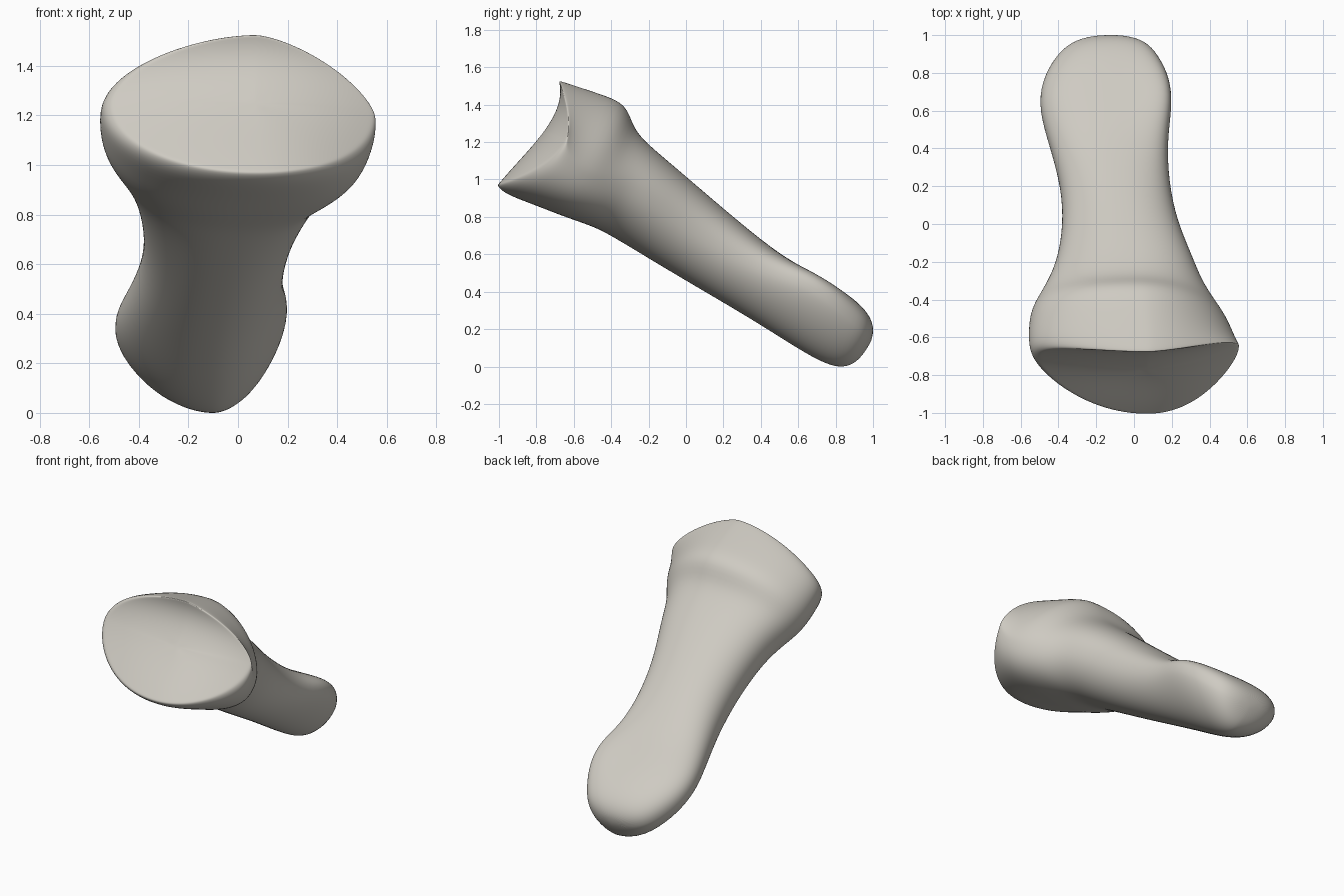
import bpy, bmesh
from math import cos, sin, pi, copysign
from mathutils import Vector

if "Cube" in bpy.data.objects:
    bpy.data.objects.remove(bpy.data.objects["Cube"], do_unlink=True)

bone_grey = bpy.data.materials.new("bone_grey")
bone_grey.use_nodes = True
colour = (0.62, 0.595, 0.54, 1)
bone_grey.diffuse_color = colour
bone_grey.node_tree.nodes["Principled BSDF"].inputs["Base Color"].default_value = colour

# Sections from head to tip: top y, top z, bottom y, bottom z, x min, x max,
# middle x, backward pull of sides, lift of the +x edge, lift of the -x edge
SECTIONS = [
    (-.68, 1.53, -1.012, .965, -.52, .555, .07, .23, -.15, 0),
    (-.62, 1.51, -.965, .92, -.555, .56, .07, .18, -.2, .05),
    (-.45, 1.455, -.80, .86, -.56, .535, .05, .07, -.28, .05),
    (-.315, 1.405, -.65, .80, -.55, .495, .03, .02, -.28, 0),
    (-.285, 1.275, -.50, .75, -.50, .425, .01, 0, -.15, .1),
    (-.20, 1.185, -.42, .71, -.45, .36, -.01, 0, 0, .1),
    (-.08, 1.085, -.31, .645, -.405, .31, -.02, 0, .1, .05),
    (.10, .93, -.12, .53, -.375, .23, -.05, 0, .1, 0),
    (.30, .76, .10, .40, -.385, .185, -.08, 0, .15, 0),
    (.50, .60, .33, .265, -.45, .175, -.10, 0, .35, .1),
    (.66, .51, .52, .145, -.505, .205, -.10, 0, .6, .2),
    (.80, .43, .68, .045, -.49, .19, -.10, 0, .55, .25),
    (.92, .345, .81, -.012, -.42, .13, -.10, 0, .4, .25),
    (.985, .27, .90, .01, -.345, .07, -.10, 0, .3, .2),
    (1.005, .20, .955, .075, -.25, -.02, -.12, 0, .1, .1),
]
SIDES = 48
DISH_DEPTH = 0.08
# Outline exponents by quadrant (above one is more pointed)
SHAFT = {"upper_right": .92, "upper_left": .88, "lower_right": .95, "lower_left": .92}
HEAD = {"upper_right": 1.35, "upper_left": 1.15, "lower_right": .95, "lower_left": 1.0}
TAIL = {"upper_right": .92, "upper_left": .95, "lower_right": 1.1, "lower_left": 1.1}


def power(v, p):
    return copysign(abs(v) ** p, v)


def ring_points(section, k=1.0, head=0.0, tail=0.0):
    """Closed outline; k shrinks it inward to form the dished joint face."""
    ty, tz, by, bz, x0, x1, xc, pull, lift_right, lift_left = section
    centre = Vector((xc, (ty + by) / 2, (tz + bz) / 2))
    half = Vector((0, (ty - by) / 2, (tz - bz) / 2))
    points = []
    for i in range(SIDES):
        c, s = cos(2 * pi * i / SIDES), sin(2 * pi * i / SIDES)
        quadrant = ("upper" if s > 0 else "lower") + ("_right" if c > 0 else "_left")
        e = (SHAFT[quadrant] * (1 - head - tail)
             + HEAD[quadrant] * head + TAIL[quadrant] * tail)
        width = (x1 - xc) if c > 0 else (xc - x0)
        side_pull = pull * (1 if c > 0 else 0.65)
        lift = lift_right if c > 0 else lift_left
        p = centre + half * (power(s, e) * k + lift * c * c * k * k)
        p.x += width * power(c, e) * k
        p.y += side_pull * c * c * k * k
        p.y += DISH_DEPTH * (1 - k * k) * (1 + 0.6 * k * s)
        points.append(p)
    return points


bm = bmesh.new()


def add_ring(points):
    return [bm.verts.new(p) for p in points]


def bridge(a, b):
    for i in range(SIDES):
        j = (i + 1) % SIDES
        bm.faces.new((a[i], a[j], b[j], b[i]))


def close_ring(ring, point):
    tip = bm.verts.new(point)
    for i in range(SIDES):
        bm.faces.new((ring[i], ring[(i + 1) % SIDES], tip))


# Shaft, head and rounded tip
rings = []
for n, section in enumerate(SECTIONS):
    head = max(0, 1 - n / 5)
    tail = min(1, max(0, (n - 8) / 4))
    rings.append(add_ring(ring_points(section, 1.0, head, tail)))
for a, b in zip(rings, rings[1:]):
    bridge(a, b)
close_ring(rings[-1], (-.125, .99, .135))

# Concave joint face at the front
inner = rings[0]
for k in (.96, .8, .6, .4, .2):
    ring = add_ring(ring_points(SECTIONS[0], k, 1.0))
    bridge(inner, ring)
    inner = ring
first = SECTIONS[0]
close_ring(inner, (first[6], (first[0] + first[2]) / 2 + DISH_DEPTH,
                   (first[1] + first[3]) / 2))

bmesh.ops.recalc_face_normals(bm, faces=bm.faces)
mesh = bpy.data.meshes.new("bone")
bm.to_mesh(mesh)
bm.free()
mesh.materials.append(bone_grey)

bone = bpy.data.objects.new("bone", mesh)
bpy.context.collection.objects.link(bone)
smooth = bone.modifiers.new("smooth_surface", "SUBSURF")
smooth.levels = smooth.render_levels = 2
for face in mesh.polygons:
    face.use_smooth = True
